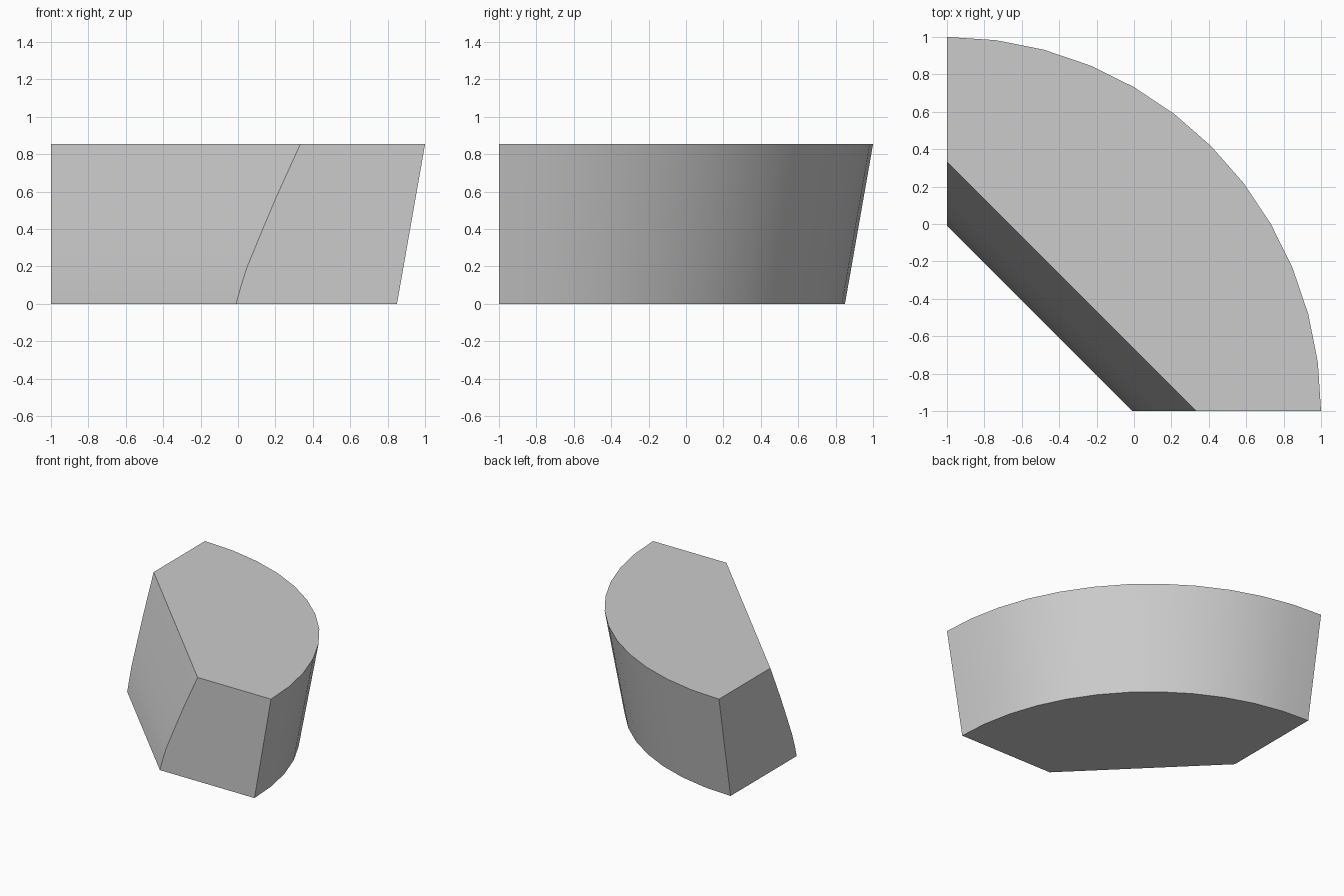
import bpy, bmesh, math

if "Cube" in bpy.data.objects:
    bpy.data.objects.remove(bpy.data.objects["Cube"])

HEIGHT = 0.853
SEGMENTS = 12
# Height and inner chord offset, giving the gently bowed inner face
LEVELS = [(0, 0.99), (0.09, 1.015), (0.19, 1.046), (0.37, 1.12),
          (0.56, 1.2), (HEIGHT, 1.333)]


def ring(bm, z, chord):
    """Quarter-circle outline around the corner (-1, -1), cut by a diagonal chord."""
    radius = 1.85 + 0.15 * z / HEIGHT
    pts = [(radius * math.cos(a), radius * math.sin(a))
           for a in (math.pi / 2 * i / SEGMENTS for i in range(SEGMENTS + 1))]
    pts += [(0, chord), (chord, 0)]
    return [bm.verts.new((x - 1, y - 1, z)) for x, y in pts]


# Curved corner block: stacked outlines, bridged and capped
bm = bmesh.new()
rings = [ring(bm, z, c) for z, c in LEVELS]
for low, high in zip(rings, rings[1:]):
    n = len(low)
    for i in range(n):
        j = (i + 1) % n
        bm.faces.new((low[i], low[j], high[j], high[i]))
bm.faces.new(rings[0][::-1])
bm.faces.new(rings[-1])
bmesh.ops.recalc_face_normals(bm, faces=bm.faces)

mesh = bpy.data.meshes.new("corner_block")
bm.to_mesh(mesh)
bm.free()
block = bpy.data.objects.new("corner_block", mesh)
bpy.context.collection.objects.link(block)

# Smooth the curved sides, keep the edges sharp
bpy.context.view_layer.objects.active = block
block.select_set(True)
bpy.ops.object.shade_smooth_by_angle(angle=math.radians(30))
